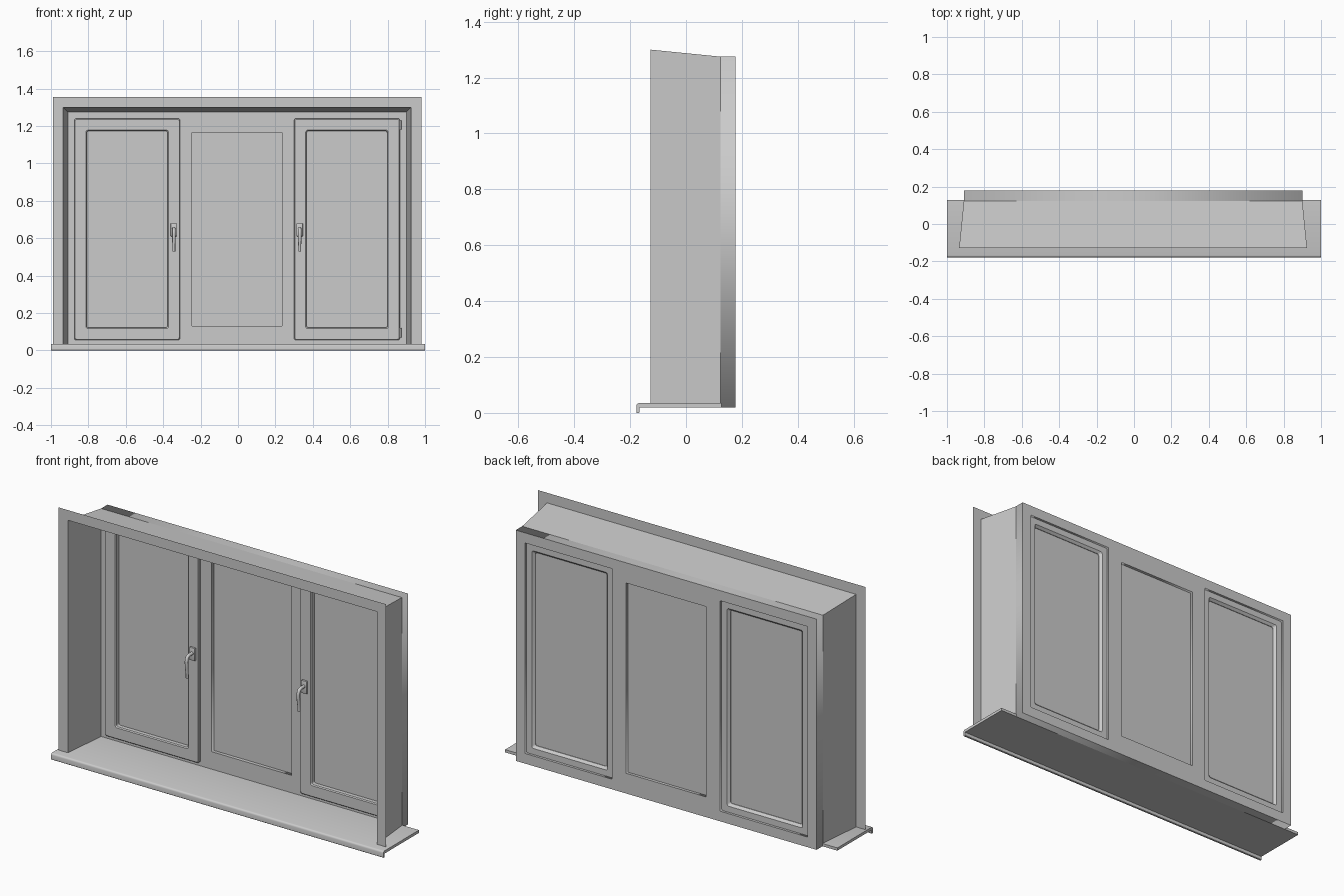
import bpy, bmesh, math
from mathutils import Matrix

if "Cube" in bpy.data.objects:
    bpy.data.objects.remove(bpy.data.objects["Cube"])

CX = -0.005            # window centre line
Z0 = 0.02              # underside of frame


def finish(name, bm, smooth=False, recalc=True):
    if recalc:
        bmesh.ops.recalc_face_normals(bm, faces=bm.faces)
    me = bpy.data.meshes.new(name)
    bm.to_mesh(me)
    bm.free()
    ob = bpy.data.objects.new(name, me)
    bpy.context.collection.objects.link(ob)
    if smooth:
        bpy.context.view_layer.objects.active = ob
        ob.select_set(True)
        bpy.ops.object.shade_smooth_by_angle(angle=math.radians(35))
        ob.select_set(False)
    return ob


def box(name, x0, x1, y0, y1, z0, z1, bevel=0):
    bm = bmesh.new()
    bmesh.ops.create_cube(bm, size=1, matrix=Matrix.Translation(
        ((x0 + x1) / 2, (y0 + y1) / 2, (z0 + z1) / 2)) @ Matrix.Diagonal((x1 - x0, y1 - y0, z1 - z0, 1)))
    if bevel:
        bmesh.ops.bevel(bm, geom=bm.edges[:], offset=bevel, segments=2, affect='EDGES', profile=0.5)
    return finish(name, bm, bool(bevel))


def rounded_rect(x0, x1, z0, z1, r, n=4):
    pts = []
    for i, (cx, cz) in enumerate([(x1 - r, z1 - r), (x0 + r, z1 - r), (x0 + r, z0 + r), (x1 - r, z0 + r)]):
        for k in range(n):
            a = math.pi / 2 * (i + k / (n - 1))
            pts.append((cx + r * math.cos(a), cz + r * math.sin(a)))
    return pts


def ring(name, rect, profile, r):
    """Sweep a closed (inset, y) profile round a rectangle."""
    bm = bmesh.new()
    loops = []
    for d, y in profile:
        x0, x1, z0, z1 = rect
        loops.append([bm.verts.new((x, y, z)) for x, z in
                      rounded_rect(x0 + d, x1 - d, z0 + d, z1 - d, r)])
    for a, b in zip(loops, loops[1:] + loops[:1]):
        n = len(a)
        for i in range(n):
            j = (i + 1) % n
            bm.faces.new((a[i], a[j], b[j], b[i]))
    return finish(name, bm, True)


def panel(name, outline, holes, y0, y1):
    """Flat slab with rectangular holes, from a filled 2D curve."""
    cu = bpy.data.curves.new(name, 'CURVE')
    cu.dimensions = '2D'
    cu.fill_mode = 'BOTH'
    cu.extrude = (y1 - y0) / 2
    for x0, x1, z0, z1 in [outline] + holes:
        sp = cu.splines.new('POLY')
        sp.points.add(3)
        for p, (x, z) in zip(sp.points, [(x0, z0), (x1, z0), (x1, z1), (x0, z1)]):
            p.co = (x, z, 0, 1)
        sp.use_cyclic_u = True
    tmp = bpy.data.objects.new(name + "_outline", cu)
    bpy.context.collection.objects.link(tmp)
    me = bpy.data.meshes.new_from_object(tmp.evaluated_get(bpy.context.evaluated_depsgraph_get()))
    bpy.data.objects.remove(tmp)
    bm = bmesh.new()
    bm.from_mesh(me)
    bmesh.ops.remove_doubles(bm, verts=bm.verts, dist=1e-5)
    bm.transform(Matrix.Translation((0, (y0 + y1) / 2, 0)) @ Matrix.Rotation(math.pi / 2, 4, 'X'))
    return finish(name, bm)


# Sill board: rounded nose with a drip lip, profile in (y, z)
sill = [(0.127, 0.02), (0.127, 0.035), (-0.168, 0.035), (-0.173, 0.0335), (-0.1765, 0.030),
        (-0.178, 0.025), (-0.178, 0.002), (-0.176, 0), (-0.169, 0), (-0.167, 0.002), (-0.167, 0.02)]
bm = bmesh.new()
ends = [[bm.verts.new((x, y, z)) for y, z in sill] for x in (-1, 1)]
for e in ends:
    bm.faces.new(e)
for i in range(len(sill)):
    j = (i + 1) % len(sill)
    bm.faces.new((ends[0][i], ends[0][j], ends[1][j], ends[1][i]))
finish("sill_board", bm, True)

# Wall trim and splayed reveal: thin sheet, (half width, top, y) rows
bm = bmesh.new()
rows = [[bm.verts.new((CX + x, y, z)) for x, z in [(-w, Z0), (-w, t), (w, t), (w, Z0)]]
        for w, t, y in [(0.985, 1.355, -0.127), (0.93, 1.30, -0.127), (0.905, 1.275, 0.123)]]
for a, b in zip(rows, rows[1:]):
    for i in range(3):
        bm.faces.new((b[i], b[i + 1], a[i + 1], a[i]))
finish("trim_and_reveal", bm, recalc=False)

# Fixed outer frame with three openings
sashes = {"left": (CX - 0.87, CX - 0.305, 0.055, 1.24), "right": (CX + 0.305, CX + 0.87, 0.055, 1.24)}
mid = (CX - 0.24, CX + 0.24, 0.13, 1.165)
openings = [(a + 0.02, b - 0.02, c + 0.02, d - 0.02) for a, b, c, d in sashes.values()]
panel("fixed_frame", (CX - 0.905, CX + 0.905, Z0, 1.275), openings + [mid], 0.123, 0.178)
box("middle_glass", mid[0], mid[1], 0.142, 0.162, mid[2], mid[3])

# Opening sashes with glass and handles
sash_profile = [(0, 0.122), (0, 0.109), (0.004, 0.105), (0.062, 0.105), (0.067, 0.110),
                (0.067, 0.155), (0.055, 0.168), (0.022, 0.168), (0.022, 0.122)]
for side, rect in sashes.items():
    ring(side + "_sash", rect, sash_profile, 0.01)
    x0, x1, z0, z1 = rect
    d = 0.064
    box(side + "_glass", x0 + d, x1 - d, 0.132, 0.152, z0 + d, z1 - d)

    hx = x1 - 0.033 if side == "left" else x0 + 0.03
    box(side + "_handle_plate", hx - 0.017, hx + 0.017, 0.094, 0.106, 0.61, 0.68, 0.003)
    cu = bpy.data.curves.new(side + "_handle_lever", 'CURVE')
    cu.dimensions = '3D'
    cu.bevel_depth = 0.009
    cu.bevel_resolution = 3
    cu.use_fill_caps = True
    path = [(0.100, 0.650), (0.070, 0.650), (0.058, 0.647), (0.050, 0.638),
            (0.047, 0.622), (0.049, 0.59), (0.053, 0.555), (0.054, 0.53)]
    sp = cu.splines.new('POLY')
    sp.points.add(len(path) - 1)
    for i, (p, (y, z)) in enumerate(zip(sp.points, path)):
        p.co = (hx, y, z, 1)
        p.radius = 1 if i < 6 else 0.85
    sp.use_smooth = True
    bpy.context.collection.objects.link(bpy.data.objects.new(side + "_handle_lever", cu))

# Hinge pins on the right sash
for label, z in (("lower", 0.095), ("upper", 1.205)):
    bm = bmesh.new()
    bmesh.ops.create_cone(bm, cap_ends=True, segments=12, radius1=0.006, radius2=0.006, depth=0.05,
                          matrix=Matrix.Translation((CX + 0.872, 0.113, z)))
    finish(label + "_hinge", bm, True)
